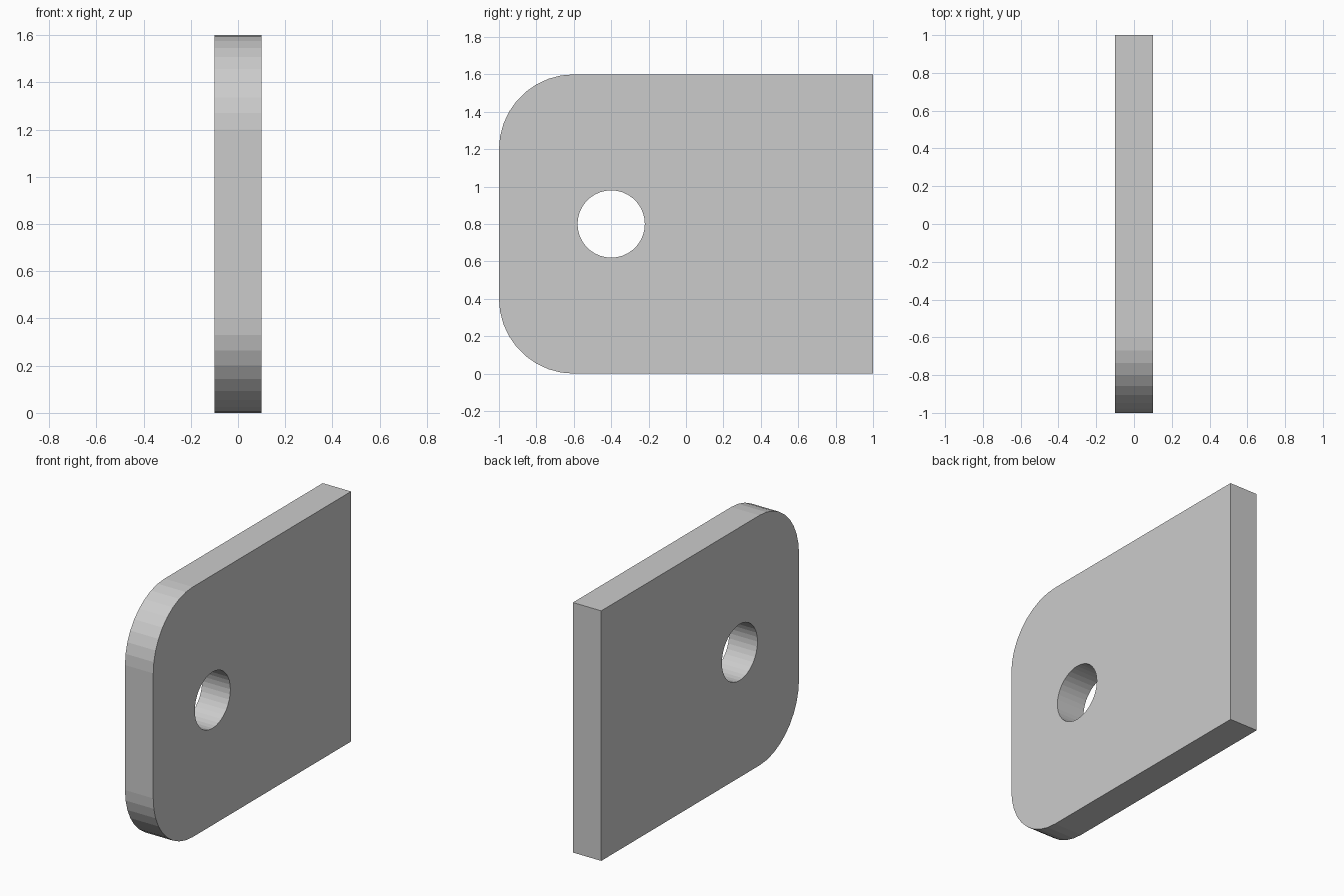
import bpy, bmesh
from math import sin, cos, radians

if "Cube" in bpy.data.objects:
    bpy.data.objects.remove(bpy.data.objects["Cube"])

THICK, HEIGHT, R = 0.2, 1.6, 0.4


def arc(cy, cz, r, start, end, steps):
    """Points (y, z) along an arc, both ends included."""
    angles = [radians(start + (end - start) * i / steps) for i in range(steps + 1)]
    return [(cy + r * cos(a), cz + r * sin(a)) for a in angles]


def add_loop(bm, points):
    verts = [bm.verts.new((-THICK / 2, y, z)) for y, z in points]
    return [bm.edges.new((v, verts[(i + 1) % len(verts)])) for i, v in enumerate(verts)]


# Plate outline: square at the back, rounded at the front
outline = [(1, 0), (1, HEIGHT)]
outline += arc(-1 + R, HEIGHT - R, R, 90, 180, 9)
outline += arc(-1 + R, R, R, 180, 270, 9)

# Round through hole
hole = arc(-0.4, HEIGHT / 2, 0.18, 0, 360, 36)[:-1]

# Fill between the loops and extrude to thickness
bm = bmesh.new()
edges = add_loop(bm, outline) + add_loop(bm, hole)
bmesh.ops.triangle_fill(bm, edges=edges, use_beauty=True, normal=(-1, 0, 0))
ext = bmesh.ops.extrude_face_region(bm, geom=bm.faces[:], use_keep_orig=True)
verts = [g for g in ext["geom"] if isinstance(g, bmesh.types.BMVert)]
bmesh.ops.translate(bm, verts=verts, vec=(THICK, 0, 0))
bmesh.ops.recalc_face_normals(bm, faces=bm.faces[:])

mesh = bpy.data.meshes.new("lug_plate")
bm.to_mesh(mesh)
bm.free()
bpy.context.collection.objects.link(bpy.data.objects.new("lug_plate", mesh))
